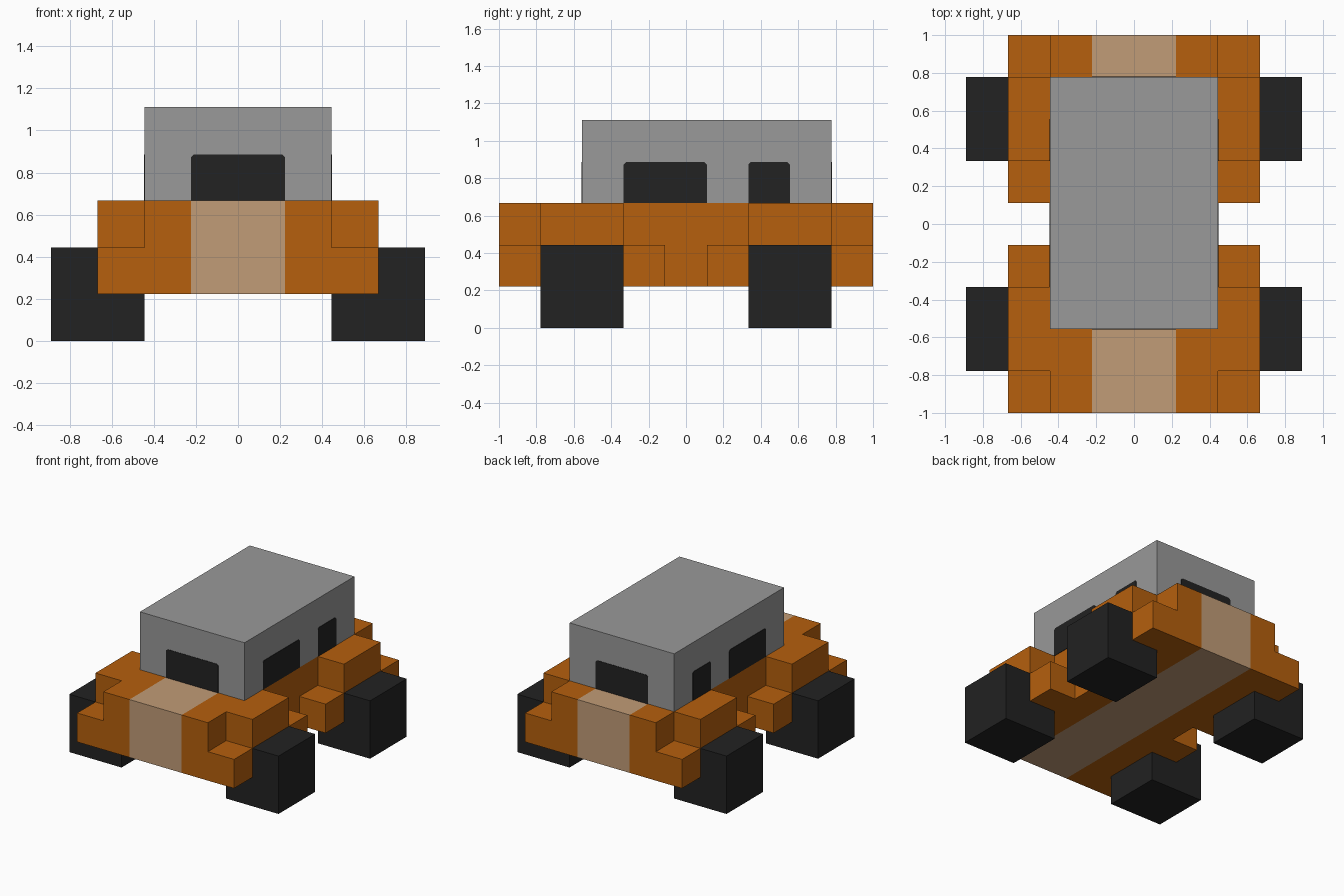
import bpy
import bmesh
from math import pi
from mathutils import Matrix, Vector

if "Cube" in bpy.data.objects:
    bpy.data.objects.remove(bpy.data.objects["Cube"])

U = 2 / 9  # block size: the car is nine blocks long


def material(name, r, g, b):
    m = bpy.data.materials.new(name)
    m.use_nodes = True
    m.diffuse_color = (r, g, b, 1)
    m.node_tree.nodes["Principled BSDF"].inputs["Base Color"].default_value = (r, g, b, 1)
    return m


ORANGE = material("orange paint", 0.465, 0.116, 0.004)
TAN = material("tan stripe", 0.535, 0.332, 0.184)
GREY = material("grey cabin", 0.319, 0.319, 0.319)
BLACK = material("black rubber and glass", 0.016, 0.016, 0.016)


def finish(name, bm, *mats):
    bmesh.ops.recalc_face_normals(bm, faces=bm.faces)
    mesh = bpy.data.meshes.new(name)
    bm.to_mesh(mesh)
    bm.free()
    for m in mats:
        mesh.materials.append(m)
    obj = bpy.data.objects.new(name, mesh)
    bpy.context.collection.objects.link(obj)
    return obj


def add_box(bm, xs, ys, zs):
    """Add a box spanning the given ranges, measured in blocks."""
    spans = (xs, ys, zs)
    size = [(b - a) * U for a, b in spans]
    mid = Vector([(a + b) / 2 * U for a, b in spans])
    bmesh.ops.create_cube(bm, size=1, matrix=Matrix.Translation(mid) @ Matrix.Diagonal((*size, 1)))


def window(name, x, y, half_width, turn):
    """Thin glass plate with clipped upper corners, standing on the body."""
    clip, depth, low, high = 0.012, 0.003, 3 * U, 0.886
    w = half_width
    outline = [(-w, low), (w, low), (w, high - clip), (w - clip, high),
               (clip - w, high), (-w, high - clip)]
    bm = bmesh.new()
    face = bm.faces.new([bm.verts.new((px, depth, pz)) for px, pz in outline])
    new = bmesh.ops.extrude_face_region(bm, geom=[face])["geom"]
    verts = [v for v in new if isinstance(v, bmesh.types.BMVert)]
    bmesh.ops.translate(bm, verts=verts, vec=(0, -2 * depth, 0))
    bm.transform(Matrix.Translation((x, y, 0)) @ Matrix.Rotation(turn, 4, "Z"))
    finish(name, bm, BLACK)


# Main body, cut lengthwise so the middle band carries the stripe
bm = bmesh.new()
add_box(bm, (-2, 2), (-4.5, 4.5), (1, 3))
for x in (-U, U):
    bmesh.ops.bisect_plane(bm, geom=bm.verts[:] + bm.edges[:] + bm.faces[:],
                           plane_co=(x, 0, 0), plane_no=(1, 0, 0))
for f in bm.faces:
    f.material_index = int(abs(f.calc_center_median().x) < U * 0.9)
finish("body", bm, ORANGE, TAN)

# Cabin
bm = bmesh.new()
add_box(bm, (-2, 2), (-2.5, 3.5), (3, 5))
finish("cabin", bm, GREY)

# Wheels and stepped fenders at each corner
for side, sx in (("left", 1), ("right", -1)):
    for end, sy in (("front", -1), ("rear", 1)):
        def span(a, b, s):
            return tuple(sorted((a * s, b * s)))

        bm = bmesh.new()
        add_box(bm, span(2, 4, sx), span(1.5, 3.5, sy), (0, 2))
        finish(f"{end}_{side}_wheel", bm, BLACK)

        bm = bmesh.new()
        add_box(bm, span(2, 3, sx), span(3.5, 4.5, sy), (1, 2))
        add_box(bm, span(2, 3, sx), span(1.5, 3.5, sy), (2, 3))
        add_box(bm, span(2, 3, sx), span(0.5, 1.5, sy), (1, 2))
        finish(f"{end}_{side}_fender", bm, ORANGE)

    # Side windows
    turn = sx * pi / 2
    window(f"{side}_door_window", sx * 2 * U, -U / 2, U, turn)
    window(f"{side}_rear_window", sx * 2 * U, 2 * U, U / 2, turn)

# Windscreen and back window
window("windscreen", 0, -2.5 * U, U, 0)
window("back_window", 0, 3.5 * U, U, pi)
